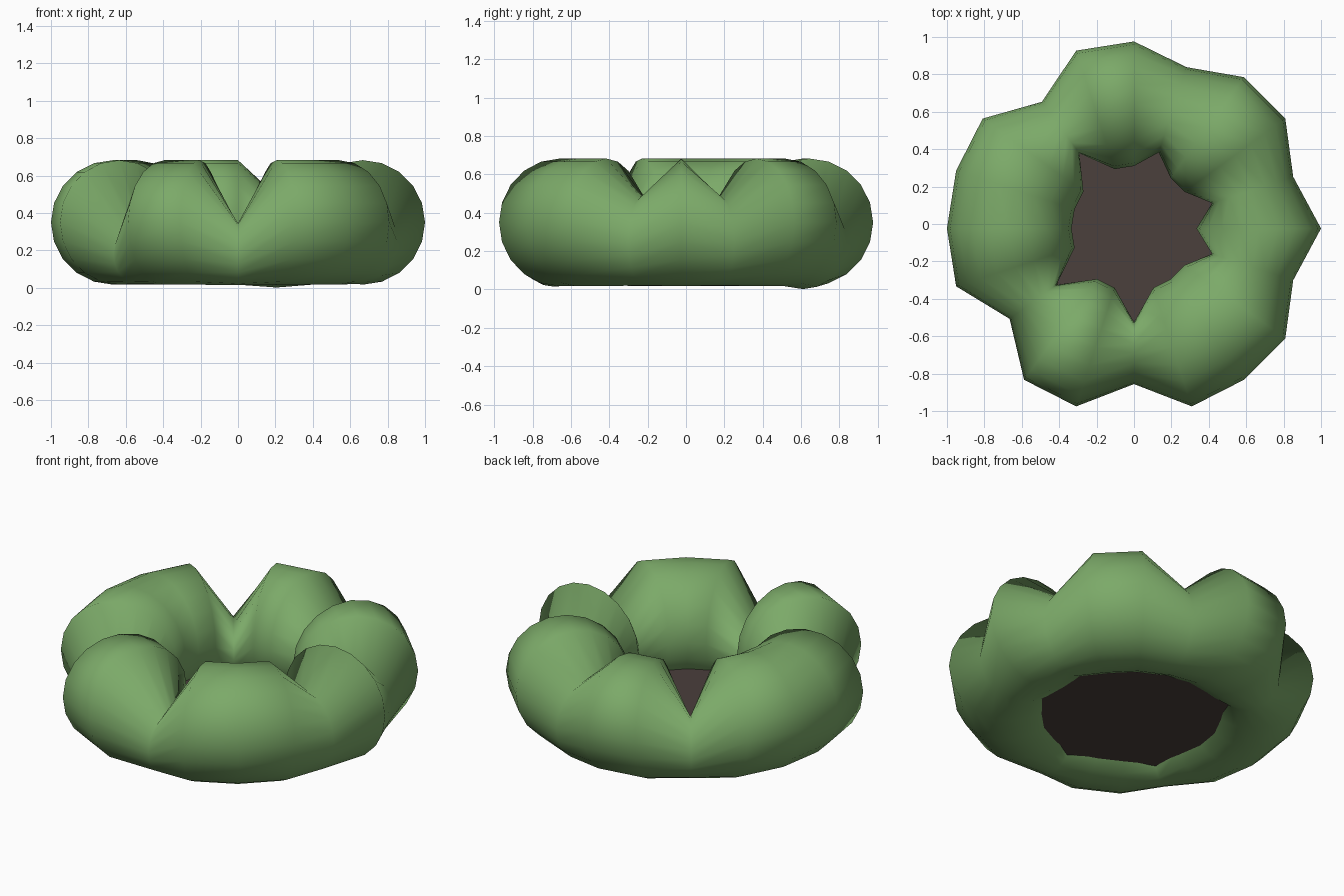
import bpy, bmesh
from math import sin, cos, radians

if "Cube" in bpy.data.objects:
    bpy.data.objects.remove(bpy.data.objects["Cube"])

CY = -0.024                    # ring centre in y, so the bounds are centred
MAJOR, MINOR, MID_Z = 0.667, 0.333, 0.35
SEG = 20
# pinched cross-sections: angle -> (tube radius, centre height)
PINCH = {270: (0.165, 0.18), 216: (0.155, 0.178), 126: (0.17, 0.19),
         72: (0.24, 0.242), 18: (0.228, 0.25), 342: (0.228, 0.25)}


def paint(obj, name, rgb):
    mat = bpy.data.materials.new(name)
    mat.diffuse_color = (*rgb, 1)
    mat.use_nodes = True
    mat.node_tree.nodes["Principled BSDF"].inputs["Base Color"].default_value = mat.diffuse_color
    obj.data.materials.append(mat)


# cushioned ring: a torus whose tube shrinks and sinks at the pinches
bm = bmesh.new()
rings = []
for i in range(SEG):
    deg = i * 360 // SEG
    a = radians(deg)
    r, cz = PINCH.get(deg, (MINOR, MID_Z))
    ring = []
    for j in range(SEG):
        t = radians(j * 360 / SEG)
        d = MAJOR + r * cos(t)
        ring.append(bm.verts.new((d * cos(a), d * sin(a) + CY, cz + r * sin(t))))
    rings.append(ring)
for i in range(SEG):
    p, q = rings[i], rings[(i + 1) % SEG]
    for j in range(SEG):
        k = (j + 1) % SEG
        bm.faces.new((p[j], q[j], q[k], p[k])).smooth = True
mesh = bpy.data.meshes.new("pinched_ring")
bm.to_mesh(mesh)
bm.free()
ring_obj = bpy.data.objects.new("pinched_ring", mesh)
bpy.context.collection.objects.link(ring_obj)
paint(ring_obj, "green", (0.20, 0.40, 0.14))

# flat disc closing the middle of the ring
bpy.ops.mesh.primitive_cylinder_add(vertices=32, radius=0.6, depth=0.10,
                                    location=(0, CY, 0.12))
disc = bpy.context.object
disc.name = "centre_disc"
paint(disc, "dark_brown", (0.07, 0.05, 0.045))
